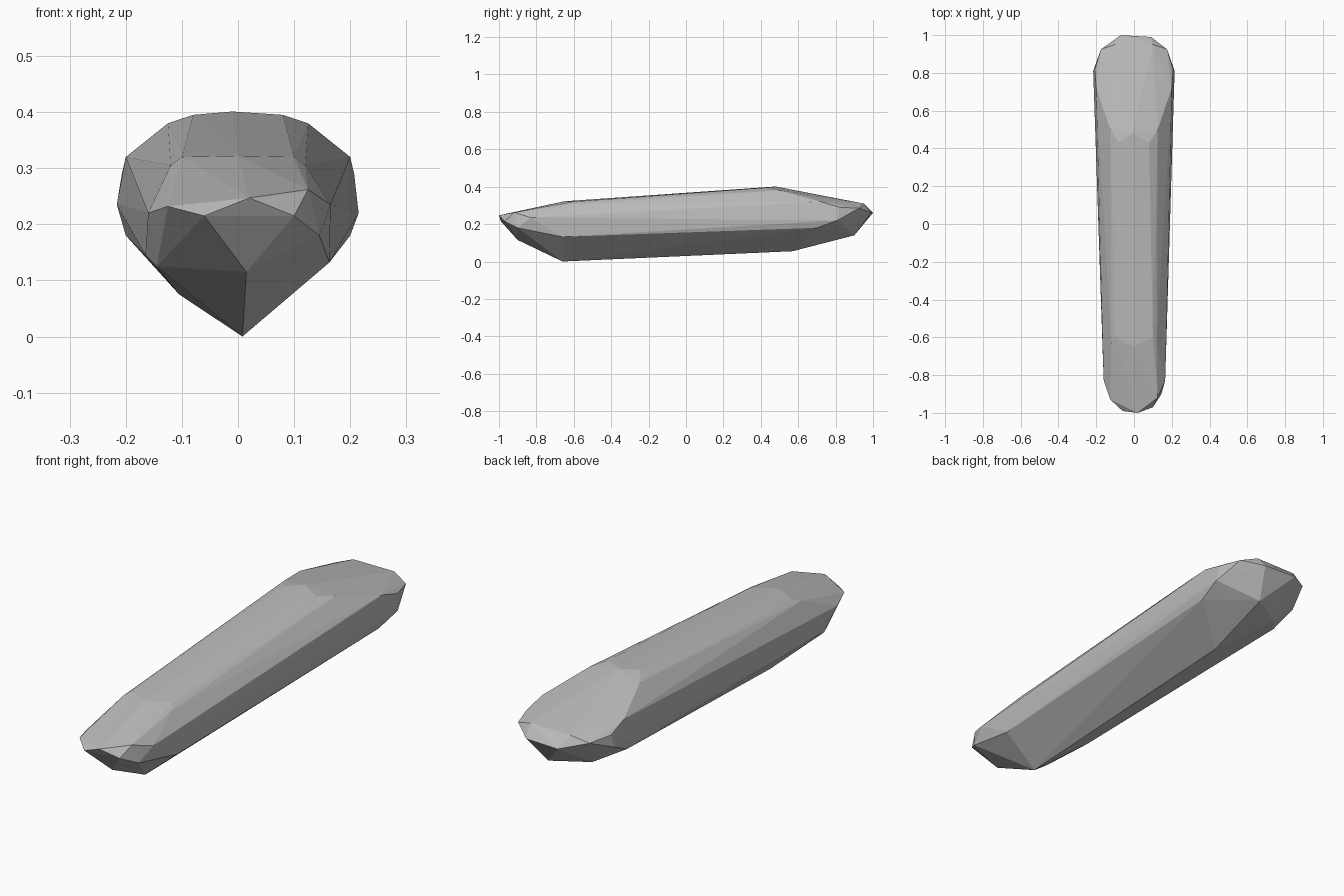
import bpy
import bmesh

# Remove the default object
default_object = bpy.data.objects.get("Cube")
if default_object:
    bpy.data.objects.remove(default_object, do_unlink=True)


def make_material(name, colour):
    material = bpy.data.materials.new(name)
    material.use_nodes = True
    material.diffuse_color = colour
    shader = next(node for node in material.node_tree.nodes
                  if node.type == "BSDF_PRINCIPLED")
    shader.inputs["Base Color"].default_value = colour
    shader.inputs["Roughness"].default_value = 0.9
    return material


def both_sides(corners):
    """Give every corner and its mirror image across the long axis."""
    return [(side * x, y, z) for x, y, z in corners for side in (-1, 1)]


def make_faceted_solid(name, corners, material):
    """Wrap flat facets tightly around the corner points."""
    bm = bmesh.new()
    for corner in corners:
        bm.verts.new(corner)
    result = bmesh.ops.convex_hull(bm, input=bm.verts)
    spare = [item for item in result["geom_interior"] + result["geom_unused"]
             if isinstance(item, bmesh.types.BMVert)]
    bmesh.ops.delete(bm, geom=list(set(spare)), context="VERTS")
    bmesh.ops.recalc_face_normals(bm, faces=bm.faces)
    mesh = bpy.data.meshes.new(name)
    bm.to_mesh(mesh)
    bm.free()
    mesh.materials.append(material)
    solid = bpy.data.objects.new(name, mesh)
    bpy.context.scene.collection.objects.link(solid)
    return solid


# Narrow, chipped front end
front_tip = [(-.06, -.99, .215), (.02, -1, .247), (.1, -.97, .215),
             (.125, -.92, .262), (.145, -.9, .18), (-.125, -.93, .232),
             (.015, -.9, .115)]
front_flanks = [(-.16, -.83, .22), (.165, -.83, .235), (-.145, -.76, .125),
                (-.165, -.7, .145), (.163, -.66, .132)]

# Gently rounded top, rising towards the back
front_crown = both_sides([(.12, -.63, .305), (.1, -.6, .32)]) + [(0, -.65, .322)]
back_crown = both_sides([(.08, .43, .395), (.125, .5, .38), (.2, .72, .32)])
back_crown.append((-.01, .48, .401))

# Sharp keel underneath
keel = [(.008, -.66, 0), (.02, .57, .055), (-.105, -.44, .075)]

# Broad back end
back_flanks = both_sides([(.207, .82, .29), (.2, .7, .18)])
back_flanks += [(-.216, .81, .235), (.215, .81, .22)]
back_tip = both_sides([(.175, .925, .285), (.1, .95, .31)])
back_tip += [(-.07, 1, .26), (.09, .99, .26), (.045, .9, .14), (-.108, .81, .14)]

stone_grey = make_material("stone grey", (.5, .5, .5, 1))
make_faceted_solid(
    "long_stone",
    front_tip + front_flanks + front_crown + back_crown
    + keel + back_flanks + back_tip,
    stone_grey)
